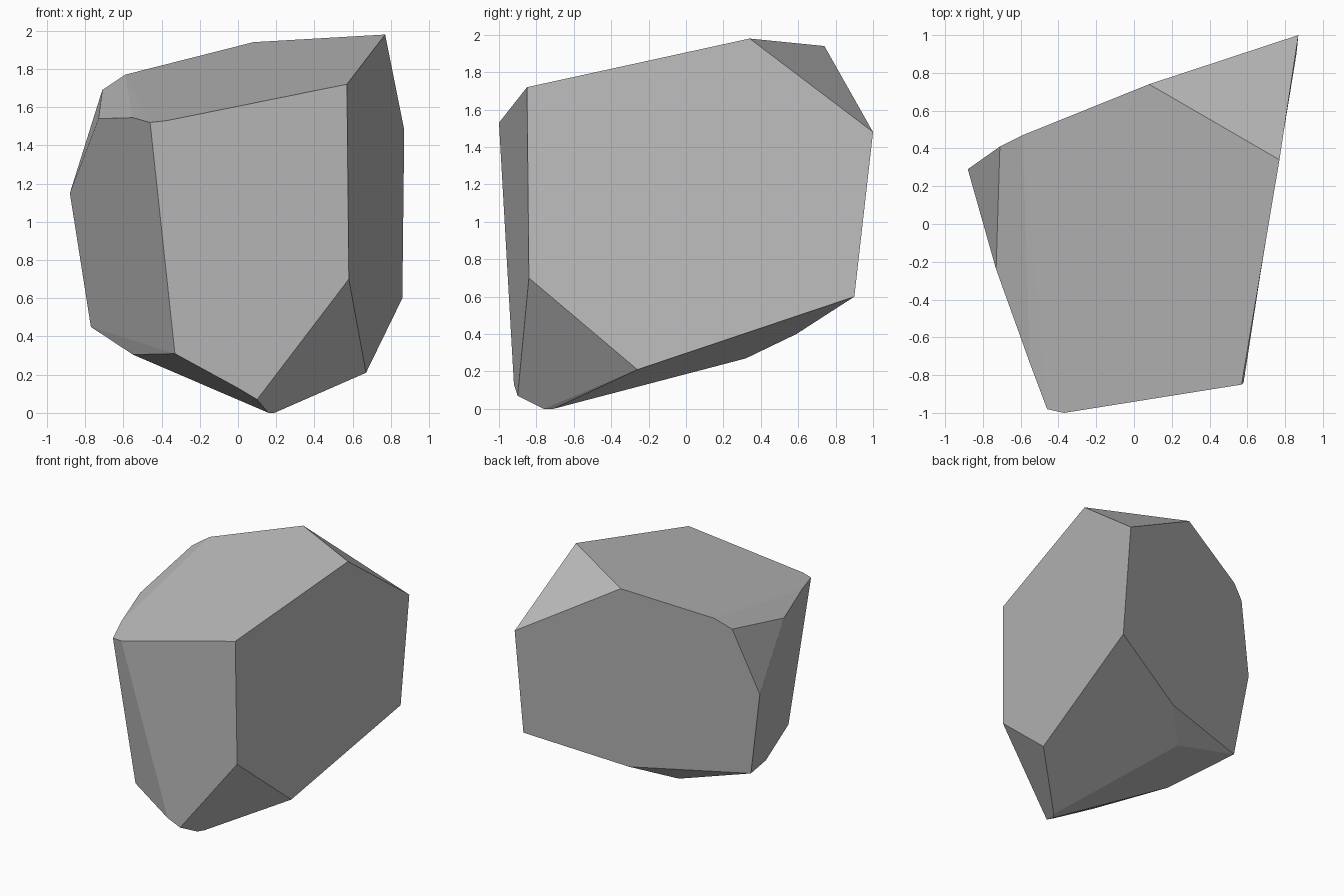
import bpy
import bmesh
import math

# Remove the default object
default_cube = bpy.data.objects.get("Cube")
if default_cube:
    bpy.data.objects.remove(default_cube, do_unlink=True)


def make_material(name, colour):
    material = bpy.data.materials.new(name)
    material.use_nodes = True
    material.diffuse_color = colour
    for node in material.node_tree.nodes:
        if node.type == "BSDF_PRINCIPLED":
            node.inputs["Base Color"].default_value = colour
            node.inputs["Roughness"].default_value = 0.9
    return material


def hull_object(name, corners, material, flat_angle):
    """Wrap the corners in a convex hull and merge nearly coplanar facets."""
    bm = bmesh.new()
    for corner in corners:
        bm.verts.new(corner)
    bmesh.ops.convex_hull(bm, input=bm.verts[:])
    bmesh.ops.dissolve_limit(bm, angle_limit=math.radians(flat_angle),
                             verts=bm.verts[:], edges=bm.edges[:])
    bmesh.ops.recalc_face_normals(bm, faces=bm.faces[:])
    for face in bm.faces:
        face.smooth = False
    mesh = bpy.data.meshes.new(name)
    bm.to_mesh(mesh)
    bm.free()
    mesh.materials.append(material)
    obj = bpy.data.objects.new(name, mesh)
    bpy.context.scene.collection.objects.link(obj)
    return obj


# Corners of the crown, walking round the upper rim
upper_rim = [
    (0.87, 1.0, 1.48), (0.77, 0.34, 1.98), (0.08, 0.74, 1.94),
    (-0.59, 0.47, 1.77), (-0.71, 0.41, 1.69), (-0.88, 0.29, 1.15),
    (-0.73, -0.24, 1.54), (-0.55, -0.74, 1.545), (-0.46, -0.98, 1.52),
    (-0.37, -1.0, 1.53), (0.57, -0.85, 1.72),
]

# Corners of the tapered underside, walking round the lower rim
lower_rim = [
    (0.86, 0.9, 0.6), (0.11, 0.59, 0.4), (-0.16, 0.32, 0.27),
    (-0.77, 0.25, 0.45), (-0.55, -0.26, 0.305), (-0.33, -0.87, 0.31),
    (0.0, -0.92, 0.13), (0.1, -0.9, 0.07), (0.16, -0.76, 0.0),
    (0.19, -0.71, 0.0), (0.67, -0.26, 0.21), (0.58, -0.84, 0.7),
]

# Faceted boulder
stone_grey = make_material("stone_grey", (0.5, 0.5, 0.5, 1.0))
boulder = hull_object("boulder", upper_rim + lower_rim, stone_grey, 3.5)
